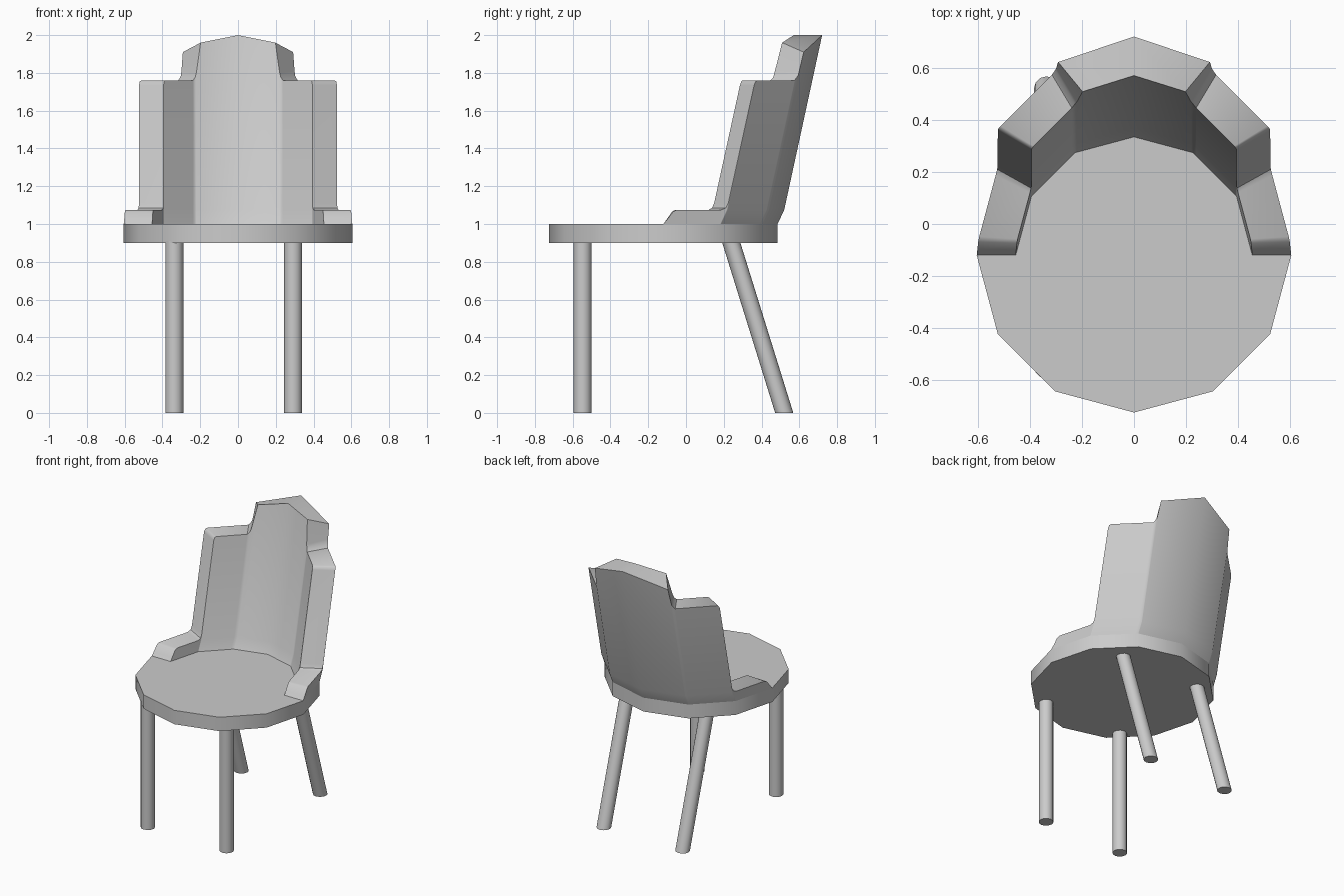
import bpy, bmesh, math

cube = bpy.data.objects.get("Cube")
if cube:
    bpy.data.objects.remove(cube, do_unlink=True)

CENTRE_Y = -0.12
OUTER, INNER = 0.605, 0.455
SEAT_TOP, ARM_TOP = 1.0, 1.075

grey = bpy.data.materials.new("plain_grey")
grey.use_nodes = True
colour = (0.6, 0.6, 0.6, 1)
grey.diffuse_color = colour
grey.node_tree.nodes["Principled BSDF"].inputs["Base Color"].default_value = colour


def finish(obj, name):
    obj.name = name
    obj.data.materials.clear()
    obj.data.materials.append(grey)
    bpy.ops.object.select_all(action="DESELECT")
    obj.select_set(True)
    bpy.context.view_layer.objects.active = obj
    bpy.ops.object.shade_smooth_by_angle(angle=math.radians(35))


def corner(k, radius):
    a = math.radians(90 - 30 * k)
    return radius * math.cos(a), CENTRE_Y + radius * math.sin(a)


def lean(z):
    # The wall flares out just above the seat, then tilts back evenly
    flare = 0.035 * min((z - SEAT_TOP) / (ARM_TOP - SEAT_TOP), 1)
    return flare + 0.217 * max(z - ARM_TOP, 0)


def wall_point(s, z, radius, side):
    # Walk along the twelve-sided outline; s counts sides from the back centre
    k = min(int(s), 2)
    (x0, y0), (x1, y1) = corner(k, radius), corner(k + 1, radius)
    t = s - k
    return side * (x0 + t * (x1 - x0)), y0 + t * (y1 - y0) + lean(z), z


# Seat disc
bpy.ops.mesh.primitive_cylinder_add(vertices=12, radius=OUTER, depth=0.1,
                                    location=(0, CENTRE_Y, 0.95))
finish(bpy.context.object, "seat")

# Backrest and arms: (inner place, inner height, outer place, outer height)
half = [
    (0, 2.0, 0, 2.0),
    (0.87, 1.96, 0.965, 1.91),
    (0.97, 1.80, 0.99, 1.81),
    (1.0, 1.775, 1.0, 1.785),
    (1.07, 1.76, 1.06, 1.76),
    (1.95, 1.76, 1.95, 1.76),
    (1.985, 1.753, 1.985, 1.753),
    (2.0, 1.735, 2.0, 1.735),
    (2.005, 1.11, 2.005, 1.11),
    (2.03, 1.085, 2.03, 1.085),
    (2.1, ARM_TOP, 2.1, ARM_TOP),
    (2.88, ARM_TOP, 2.88, ARM_TOP),
    (2.93, 1.065, 2.93, 1.065),
    (2.97, 1.025, 2.97, 1.025),
    (3.0, SEAT_TOP, 3.0, SEAT_TOP),
]
stations = [(-1, st) for st in reversed(half[1:])] + [(1, st) for st in half]

bm = bmesh.new()
rings = []
for side, (s_in, z_in, s_out, z_out) in stations:
    outer = [wall_point(s_out, z, OUTER, side)
             for z in (SEAT_TOP, min(z_out, ARM_TOP), z_out)]
    inner = [wall_point(s_in, z, INNER, side)
             for z in (z_in, min(z_in, ARM_TOP), SEAT_TOP)]
    rings.append([bm.verts.new(p) for p in outer + inner])
for a, b in zip(rings, rings[1:]):
    for i in range(len(a) - 1):
        bm.faces.new((a[i], b[i], b[i + 1], a[i + 1]))
bmesh.ops.remove_doubles(bm, verts=bm.verts, dist=0.0002)
bmesh.ops.recalc_face_normals(bm, faces=bm.faces)
# Make sure the rear wall faces outwards
rear = max(bm.faces, key=lambda f: f.calc_area() * (f.calc_center_median().y > 0.45))
if rear.normal.y * (1 if rear.calc_center_median().y > 0.5 else -1) < 0:
    bmesh.ops.reverse_faces(bm, faces=bm.faces)
mesh = bpy.data.meshes.new("backrest")
bm.to_mesh(mesh)
bm.free()
backrest = bpy.data.objects.new("backrest", mesh)
bpy.context.collection.objects.link(backrest)
finish(backrest, "backrest_and_arms")


# Legs: straight at the front, raked at the back, cut level at the floor
def leg(name, x, y_top, y_foot):
    bpy.ops.mesh.primitive_cylinder_add(vertices=12, radius=0.048, depth=0.91)
    obj = bpy.context.object
    for v in obj.data.vertices:
        t = v.co.z / 0.91 + 0.5
        v.co.x += x
        v.co.y += y_foot + t * (y_top - y_foot)
        v.co.z += 0.455
    finish(obj, name)


for label, x in (("left", 0.292), ("right", -0.337)):
    leg("front_leg_" + label, x, -0.547, -0.547)
    leg("back_leg_" + label, x, 0.237, 0.52)
